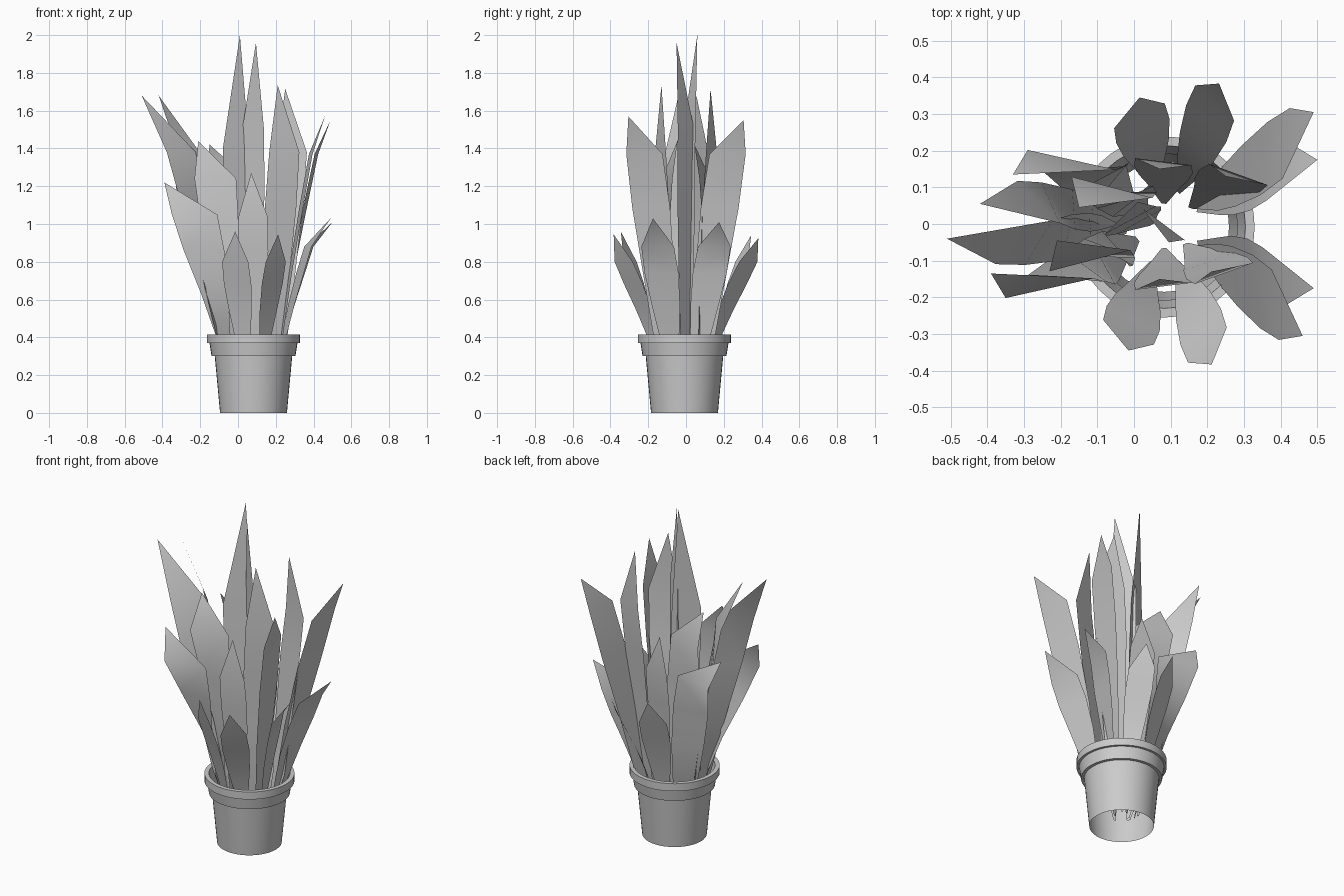
import bpy, math
from mathutils import Vector

if "Cube" in bpy.data.objects:
    bpy.data.objects.remove(bpy.data.objects["Cube"])

CX, CY = 0.082, -0.008  # pot axis


def mesh_object(name, verts, faces, angle):
    me = bpy.data.meshes.new(name)
    me.from_pydata(verts, [], faces)
    ob = bpy.data.objects.new(name, me)
    bpy.context.collection.objects.link(ob)
    bpy.ops.object.select_all(action='DESELECT')
    ob.select_set(True)
    bpy.context.view_layer.objects.active = ob
    bpy.ops.object.shade_smooth_by_angle(angle=math.radians(angle))
    return ob


# Pot: open-bottomed lathed wall with a stepped collar and rolled lip
profile = [(0.177, 0), (0.205, 0.30), (0.222, 0.30), (0.233, 0.37),
           (0.247, 0.37), (0.247, 0.415), (0.222, 0.415), (0.212, 0.36), (0.20, 0.30)]
N = 40
verts = [(CX + r * math.cos(2 * math.pi * i / N), CY + r * math.sin(2 * math.pi * i / N), z)
         for r, z in profile for i in range(N)]
faces = [(k * N + i, k * N + (i + 1) % N, (k + 1) * N + (i + 1) % N, (k + 1) * N + i)
         for k in range(len(profile) - 1) for i in range(N)]
mesh_object("pot", verts, faces, 30)


# Leaf: tapered strip rising from inside the pot, leaving near the rim,
# twisting from the pot's tangent to its own facing, then pointed
def leaf(name, wide, tip, half, twist):
    wide, tip = Vector(wide), Vector(tip)
    half = Vector((half[0], half[1], 0))
    axis = Vector((CX, CY, 0))
    out = Vector((wide.x - CX, wide.y - CY, 0))
    radial = out.normalized()
    tangent = Vector((-radial.y, radial.x, 0)) * half.length
    if tangent.dot(half) < 0:
        tangent.negate()
    r_exit = min(0.185, 0.65 * out.length)
    pts = []
    for t, w in ((-1, 0.08), (0, 0.6), (0.33, 0.83), (0.7, 1.0), (1, 0.96)):
        if t < 0:
            c, z, s = axis + radial * r_exit * 0.55, 0.09, 0
        else:
            c = axis + radial * (r_exit + (out.length - r_exit) * t ** 1.15)
            z, s = 0.42 + (wide.z - 0.42) * t, t
        c.z = z
        side = half.lerp(tangent, twist * (1 - s))
        pts += [c - side * w, c + side * w]
    quads = [(2 * i, 2 * i + 1, 2 * i + 3, 2 * i + 2) for i in range(4)]
    pts.append(tip)
    mesh_object(name, pts, quads + [(8, 9, 10)], 40)


# Single leaves: widest point, tip, half-width direction, twist
singles = [
    ("tall_leaf_a", (-0.01, 0.01, 1.4), (0.01, 0.06, 2.0), (0.073, 0.04), 0),
    ("tall_leaf_b", (0.08, 0.0, 1.5), (0.095, -0.05, 1.96), (0.06, -0.045), 0),
    ("left_leaf_a", (-0.30, -0.05, 1.38), (-0.51, -0.04, 1.68), (0.08, 0.062), 0.6),
    ("left_leaf_b", (-0.26, 0.06, 1.38), (-0.42, 0.055, 1.68), (0.06, -0.06), 0.6),
]
for s in singles:
    leaf(*s)

# Front leaves, each mirrored to the back with a small sideways shift
pairs = [
    ("upper_right_leaf", (0.245, -0.135, 1.38), (0.21, -0.13, 1.735), (0.083, 0.03), 0.04, 0),
    ("broad_left_leaf", (-0.23, -0.175, 1.05), (-0.39, -0.135, 1.22), (0.125, 0.028), 0.06, 0.9),
    ("inner_left_leaf", (-0.12, -0.10, 1.24), (-0.21, -0.045, 1.44), (0.115, 0.03), 0.06, 0.8),
    ("middle_leaf", (0.08, -0.17, 1.04), (0.07, -0.15, 1.27), (0.08, 0.01), 0.0, 0),
    ("short_leaf", (-0.015, -0.295, 0.8), (-0.015, -0.345, 0.96), (0.072, -0.035), 0.03, 0.3),
    ("short_right_leaf", (0.2, -0.33, 0.8), (0.212, -0.383, 0.945), (0.055, 0.05), 0.02, 0),
    ("outer_right_leaf", (0.385, -0.22, 1.37), (0.46, -0.305, 1.57), (0.01, -0.1), 0.03, 0),
    ("low_right_leaf", (0.37, -0.15, 0.88), (0.49, -0.175, 1.03), (0.02, -0.09), 0.01, 0),
]
for name, w, t, h, dx, twist in pairs:
    leaf(name + "_front", w, t, h, twist)
    leaf(name + "_back", (w[0] + dx, -w[1], w[2]), (t[0] + dx, -t[1], t[2] - 0.02),
         (h[0], -h[1]), twist)
